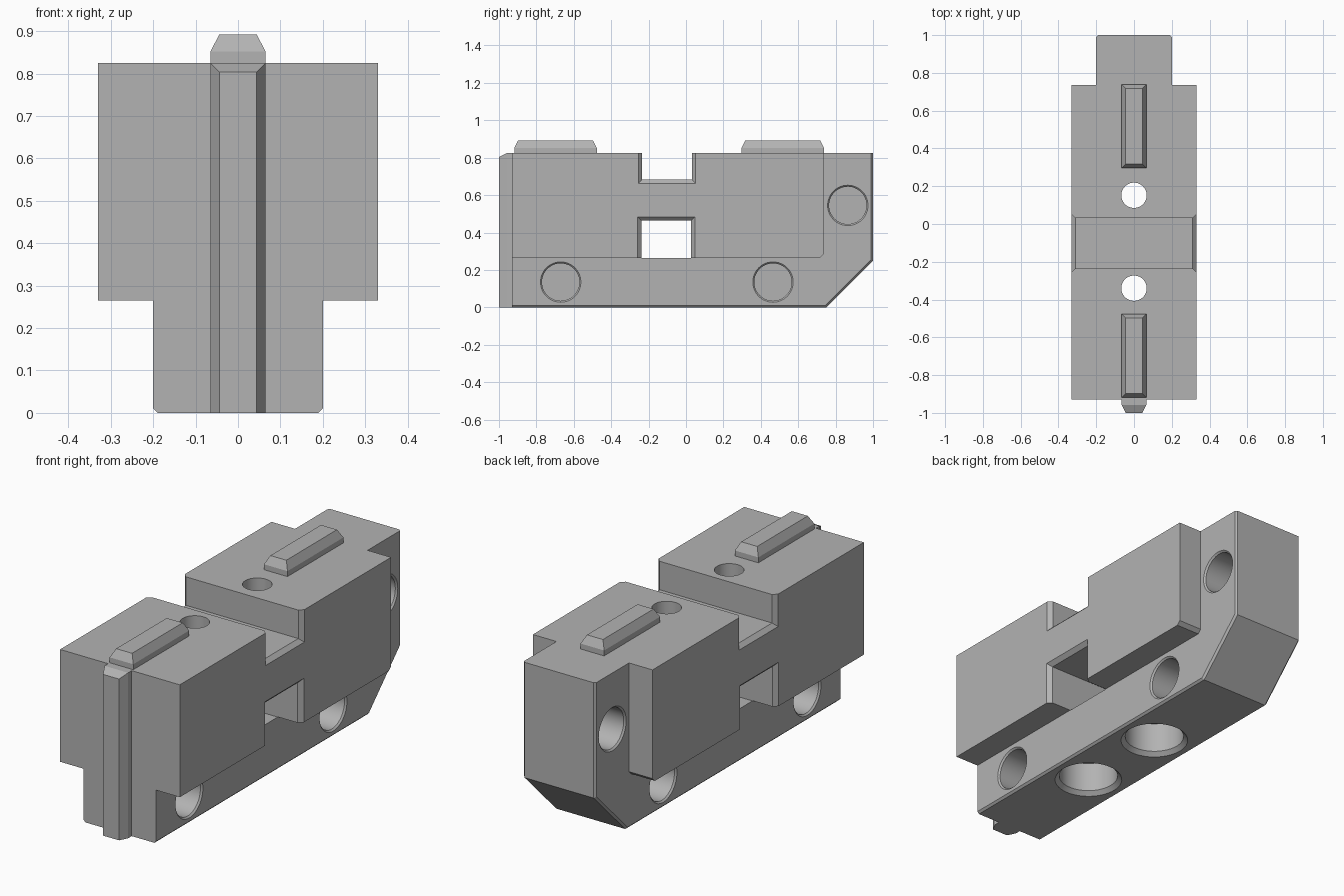
import bpy, bmesh, math
from mathutils import Vector

cube = bpy.data.objects.get("Cube")
if cube:
    bpy.data.objects.remove(cube, do_unlink=True)

grey = bpy.data.materials.new("plain_grey")
grey.use_nodes = True
colour = (0.45, 0.45, 0.45, 1)
grey.diffuse_color = colour
grey.node_tree.nodes["Principled BSDF"].inputs["Base Color"].default_value = colour


def finish(name, bm):
    bmesh.ops.recalc_face_normals(bm, faces=bm.faces)
    mesh = bpy.data.meshes.new(name)
    bm.to_mesh(mesh)
    bm.free()
    mesh.materials.append(grey)
    obj = bpy.data.objects.new(name, mesh)
    bpy.context.collection.objects.link(obj)
    return obj


def loft(rings):
    """Closed solid through equal-length rings of points."""
    bm = bmesh.new()
    rows = [[bm.verts.new(p) for p in ring] for ring in rings]
    n = len(rows[0])
    for a, b in zip(rows, rows[1:]):
        for i in range(n):
            j = (i + 1) % n
            bm.faces.new((a[i], a[j], b[j], b[i]))
    bm.faces.new(rows[0])
    bm.faces.new(rows[-1])
    return bm


def place(axis, u, v, w):
    """Point at distance w along the axis, u and v across it."""
    return {"x": (w, u, v), "y": (u, w, v), "z": (u, v, w)}[axis]


def rect(axis, w, u0, u1, v0, v1):
    return [place(axis, u, v, w) for u, v in ((u0, v0), (u1, v0), (u1, v1), (u0, v1))]


def circle(axis, w, u, v, r, n=48):
    return [place(axis, u + r * math.cos(2 * math.pi * i / n),
                  v + r * math.sin(2 * math.pi * i / n), w) for i in range(n)]


def boolean(target, tool, operation):
    mod = target.modifiers.new(operation, "BOOLEAN")
    mod.object, mod.operation, mod.solver = tool, operation, "EXACT"
    with bpy.context.temp_override(object=target, active_object=target,
                                   selected_objects=[target]):
        bpy.ops.object.modifier_apply(modifier=mod.name)
    bpy.data.objects.remove(tool, do_unlink=True)


TOP, FRONT, LEDGE = 0.825, -0.93, 0.265

# Narrow core with a sloped lower back, its lower and rear rims chamfered
profile = [(FRONT, 0), (0.75, 0), (1, 0.25), (1, TOP), (FRONT, TOP)]
bm = loft([[(x, y, z) for y, z in profile] for x in (-0.2, 0.2)])


def on_rim(edge):
    a, b = (v.co for v in edge.verts)
    if abs(a.x - b.x) > 0.01:
        return False
    mid = (a + b) / 2
    return mid.z < 0.2 and mid.y > FRONT + 0.1 or mid.y > 0.9


bmesh.ops.bevel(bm, geom=[e for e in bm.edges if on_rim(e)], offset=0.01,
                segments=1, affect="EDGES")
body = finish("body", bm)

# Wide upper block, softened on its lower back edge
bm = loft([rect("x", x, FRONT, 0.735, LEDGE, TOP) for x in (-0.33, 0.33)])
edge = [e for e in bm.edges
        if all(v.co.y > 0.7 and v.co.z < 0.3 for v in e.verts)]
bmesh.ops.bevel(bm, geom=edge, offset=0.018, segments=1, affect="EDGES")
boolean(body, finish("wide_block", bm), "UNION")

# Top slot and window, both flared where they leave the sides
flares = [(-0.35, 0.04), (-0.31, 0), (0.31, 0), (0.35, 0.04)]
slot = loft([rect("x", x, -0.235 - f, 0.032 + f, 0.683 - f, 0.95) for x, f in flares])
boolean(body, finish("slot_cutter", slot), "DIFFERENCE")
window = loft([rect("x", x, -0.238 - f, 0.027 + f, LEDGE - 0.001, 0.464 + f)
               for x, f in flares])
boolean(body, finish("window_cutter", window), "DIFFERENCE")

# Screw holes, counterbored from below
bore = [(-0.01, 0.17), (0.02, 0.14), (0.17, 0.14), (0.17, 0.067), (0.95, 0.067)]
for y in (-0.34, 0.152):
    screw = loft([circle("z", z, 0, y, r) for z, r in bore])
    boolean(body, finish("screw_cutter", screw), "DIFFERENCE")

# Blind round pockets on both sides
pocket = [(0.21, 0.118), (0.192, 0.1), (0.04, 0.1)]
for y, z in ((-0.67, 0.135), (0.465, 0.135), (0.865, 0.545)):
    for side in (-1, 1):
        hole = loft([circle("x", side * x, y, z, r) for x, r in pocket])
        boolean(body, finish("pocket_cutter", hole), "DIFFERENCE")

with bpy.context.temp_override(object=body, active_object=body, selected_objects=[body],
                               selected_editable_objects=[body]):
    bpy.ops.object.shade_smooth_by_angle(angle=math.radians(25))

# Raised keys on top
for name, y0, y1 in (("front_key", -0.918, -0.477), ("back_key", 0.297, 0.738)):
    finish(name, loft([rect("z", z, -0.065 + i, 0.065 - i, y0 + i, y1 - i)
                       for z, i in ((TOP - 0.01, 0), (0.852, 0), (0.893, 0.021))]))

# Upright rail on the front, tapered at its sides and top
finish("front_rail", loft([rect("y", y, -0.065 + i, 0.065 - i, 0, TOP - i)
                           for y, i in ((FRONT + 0.01, 0), (-0.958, 0), (-1, 0.021))]))
